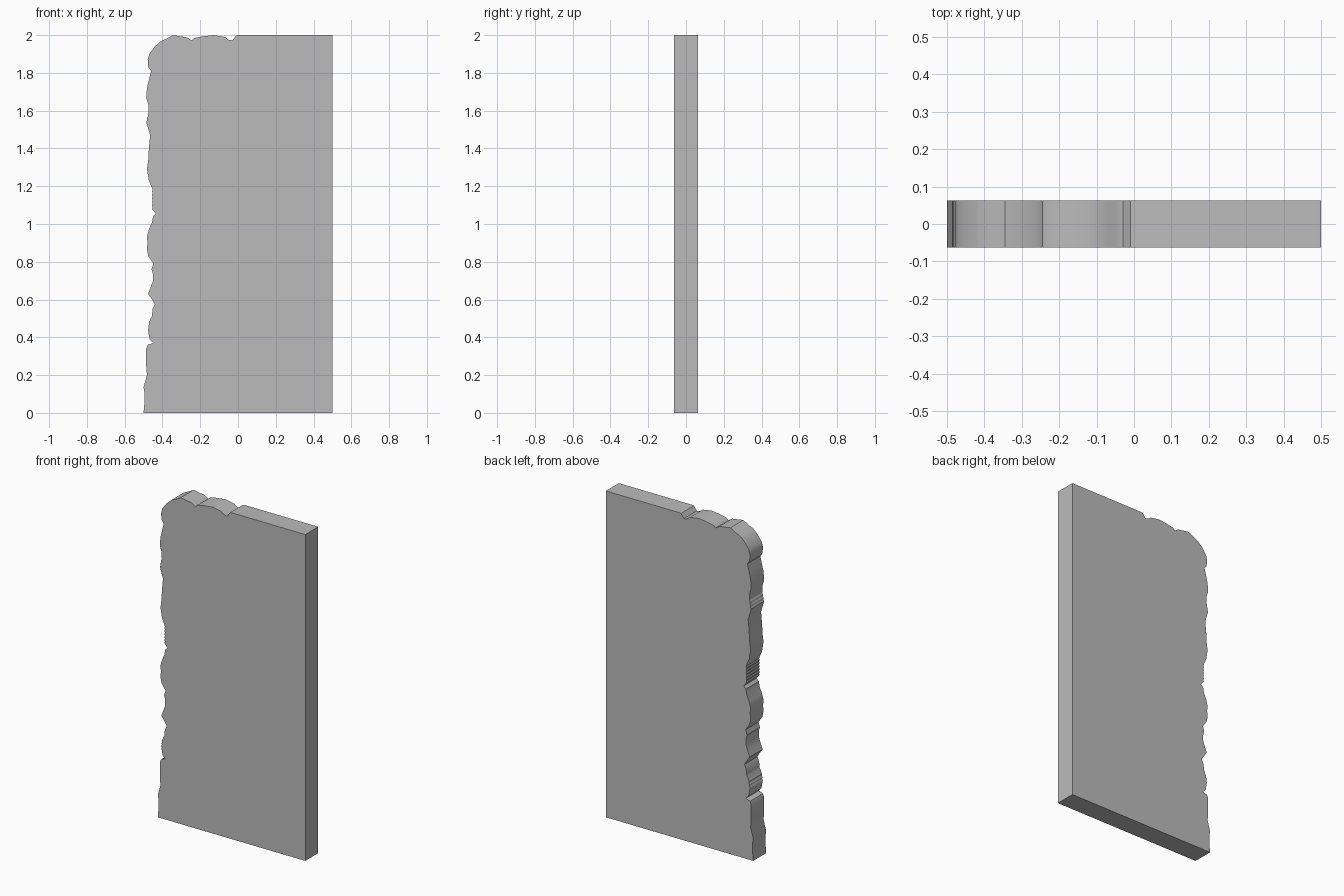
import bpy, bmesh, math

if "Cube" in bpy.data.objects:
    bpy.data.objects.remove(bpy.data.objects["Cube"])

HALF_DEPTH = 0.0625

# Weathered outline (x, z), bottom left up to the middle of the top edge
worn_edge = [
    (-.50, 0), (-.494, .07), (-.494, .10), (-.50, .135), (-.482, .20),
    (-.486, .25), (-.486, .34), (-.478, .36), (-.45, .37), (-.468, .39),
    (-.477, .44), (-.472, .48), (-.455, .52), (-.452, .55), (-.44, .575),
    (-.455, .60), (-.476, .63), (-.464, .66), (-.45, .70), (-.45, .735),
    (-.458, .76), (-.448, .79), (-.475, .83), (-.483, .87), (-.478, .90),
    (-.483, .93), (-.472, .97), (-.455, 1.01), (-.45, 1.04), (-.435, 1.055),
    (-.455, 1.08), (-.455, 1.19), (-.472, 1.23), (-.482, 1.29), (-.475, 1.34),
    (-.472, 1.40), (-.465, 1.47), (-.486, 1.54), (-.474, 1.60), (-.474, 1.63),
    (-.486, 1.67), (-.482, 1.72), (-.47, 1.77), (-.46, 1.81), (-.475, 1.83),
    (-.478, 1.87), (-.47, 1.90), (-.44, 1.94), (-.41, 1.967), (-.38, 1.98),
    (-.345, 2.0), (-.27, 1.988), (-.245, 1.972), (-.23, 1.985), (-.19, 1.993),
    (-.13, 2.0), (-.07, 1.99), (-.05, 1.975), (-.03, 1.972), (-.01, 1.998),
    (0, 2.0),
]
# Finely chipped stretches of the left side, as height ranges
chipped = [(.44, .53), (1.08, 1.195), (1.53, 1.61)]


def add_chips(points, step=0.018, size=0.003):
    """Subdivide the chipped stretches and cut small notches into them."""
    out = []
    for (x0, z0), (x1, z1) in zip(points, points[1:]):
        out.append((x0, z0))
        if any(a <= (z0 + z1) / 2 <= b for a, b in chipped):
            n = max(2, round(math.hypot(x1 - x0, z1 - z0) / step) * 2)
            for i in range(1, n):
                t = i / n
                out.append((x0 + (x1 - x0) * t + size * (i % 2),
                            z0 + (z1 - z0) * t))
    return out + [points[-1]]


# Stone slab: closed outline extruded through its depth
outline = add_chips(worn_edge) + [(.5, 2.0), (.5, 0)]
bm = bmesh.new()
back = bm.faces.new([bm.verts.new((x, HALF_DEPTH, z)) for x, z in outline])
front = bmesh.ops.extrude_face_region(bm, geom=[back], use_keep_orig=True)["geom"]
bmesh.ops.translate(bm, vec=(0, -2 * HALF_DEPTH, 0),
                    verts=[v for v in front if isinstance(v, bmesh.types.BMVert)])
bmesh.ops.recalc_face_normals(bm, faces=bm.faces[:])
mesh = bpy.data.meshes.new("stone_slab")
bm.to_mesh(mesh)
bm.free()
slab = bpy.data.objects.new("stone_slab", mesh)
bpy.context.collection.objects.link(slab)

# Plain grey stone
stone = bpy.data.materials.new("grey stone")
stone.diffuse_color = (0.5, 0.5, 0.5, 1)
stone.use_nodes = True
stone.node_tree.nodes["Principled BSDF"].inputs["Base Color"].default_value = stone.diffuse_color
mesh.materials.append(stone)

# Flat front and back, softened worn edge
bpy.context.view_layer.objects.active = slab
slab.select_set(True)
bpy.ops.object.shade_smooth_by_angle(angle=math.radians(30))
